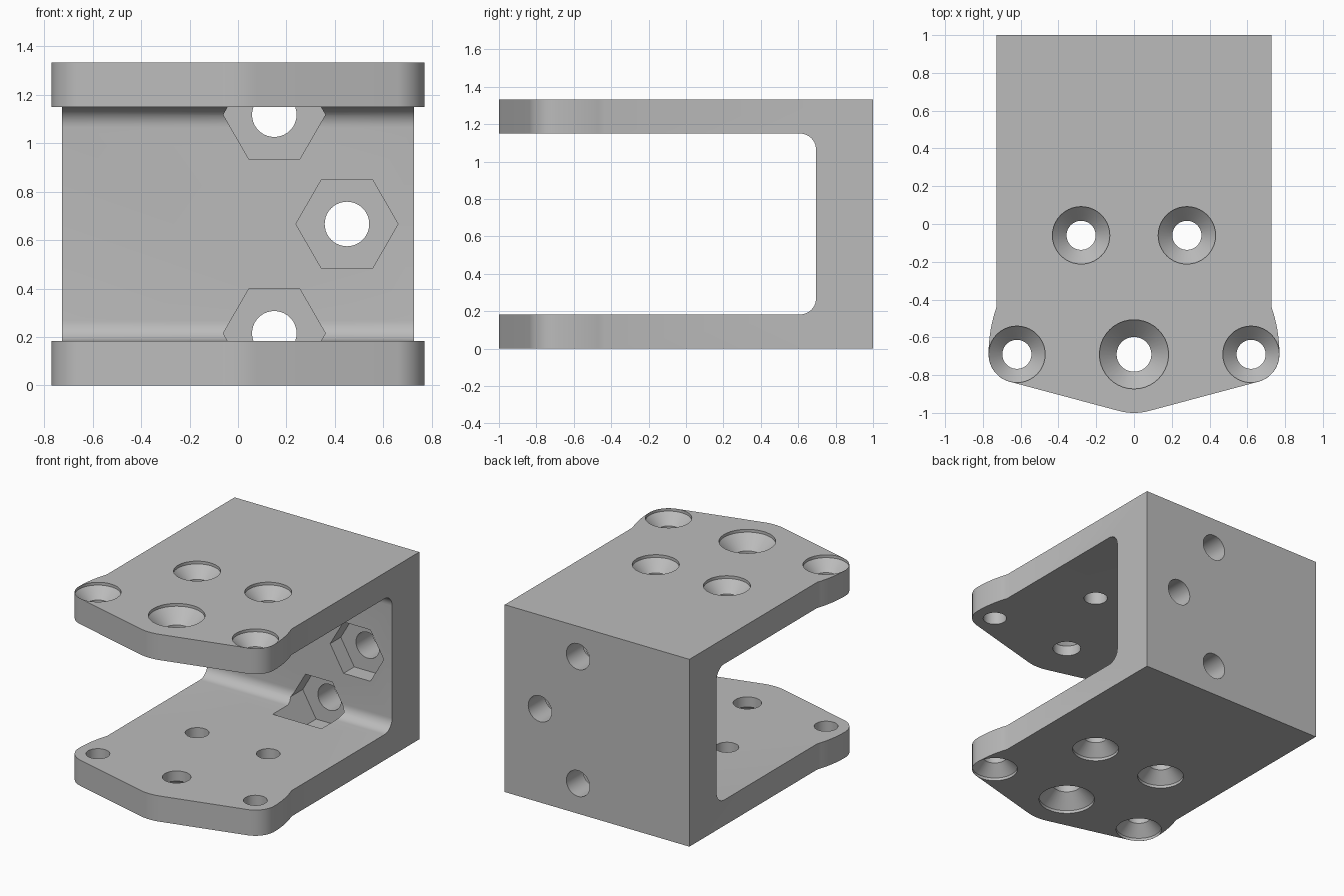
import bpy, bmesh, math
from mathutils import Matrix, Vector

if "Cube" in bpy.data.objects:
    bpy.data.objects.remove(bpy.data.objects["Cube"], do_unlink=True)

HEIGHT, PLATE, WALL_Y = 1.333, 0.183, 0.695
HALF_W, PIVOT_Y = 0.727, -0.69

grey = bpy.data.materials.new("plain grey")
grey.use_nodes = True
grey.diffuse_color = (0.5, 0.5, 0.5, 1)
grey.node_tree.nodes["Principled BSDF"].inputs["Base Color"].default_value = grey.diffuse_color


def arc(cx, cy, r, start, end, n):
    """Points on an arc, angles in degrees."""
    angles = [math.radians(start + (end - start) * i / n) for i in range(n + 1)]
    return [(cx + r * math.cos(a), cy + r * math.sin(a)) for a in angles]


def new_object(name, bm):
    bmesh.ops.recalc_face_normals(bm, faces=bm.faces)
    mesh = bpy.data.meshes.new(name)
    bm.to_mesh(mesh)
    bm.free()
    mesh.materials.append(grey)
    obj = bpy.data.objects.new(name, mesh)
    bpy.context.collection.objects.link(obj)
    return obj


def prism(name, points, shift):
    """Extrude a flat outline of 3D points along a vector."""
    bm = bmesh.new()
    face = bm.faces.new([bm.verts.new(p) for p in points])
    new = bmesh.ops.extrude_face_region(bm, geom=[face])["geom"]
    bmesh.ops.translate(bm, vec=Vector(shift),
                        verts=[v for v in new if isinstance(v, bmesh.types.BMVert)])
    return new_object(name, bm)


def turned(name, rings, sides, matrix):
    """Closed solid from (radius, height) rings around the local z axis."""
    bm = bmesh.new()
    loops = []
    for r, z in rings:
        loops.append([bm.verts.new(matrix @ Vector((x, y, z)))
                      for x, y in arc(0, 0, r, 0, 360, sides)[:-1]])
    for a, b in zip(loops, loops[1:]):
        for i in range(sides):
            j = (i + 1) % sides
            bm.faces.new((a[i], a[j], b[j], b[i]))
    bm.faces.new(loops[0])
    bm.faces.new(loops[-1])
    return new_object(name, bm)


def boolean(target, tool, operation):
    mod = target.modifiers.new(tool.name, "BOOLEAN")
    mod.operation, mod.solver, mod.object = operation, "EXACT", tool
    bpy.context.view_layer.objects.active = target
    bpy.ops.object.modifier_apply(modifier=mod.name)
    bpy.data.objects.remove(tool, do_unlink=True)


# U-shaped side profile with filleted inner corners
R = 0.085
top_z = HEIGHT - PLATE
inner = (arc(WALL_Y - R, PLATE + R, R, -90, 0, 10) + arc(WALL_Y - R, top_z - R, R, 0, 90, 10))
profile = [(-1.1, 0), (1, 0), (1, HEIGHT), (-1.1, HEIGHT), (-1.1, top_z)]
profile += inner[::-1] + [(-1.1, PLATE)]
bracket = prism("clevis_bracket", [(-1, y, z) for y, z in profile], (2, 0, 0))

# Plan outline: straight sides, flared ears, blunt pointed nose
tilt = math.degrees(math.asin(0.16 / 0.62))
flare = math.degrees(math.acos(HALF_W / 0.77))
half = [(HALF_W, 1.1)] + arc(0, PIVOT_Y, 0.77, flare, 0, 8)
half += arc(0.62, PIVOT_Y, 0.15, 0, tilt - 90, 14)[1:]
half += arc(0, PIVOT_Y, 0.31, tilt - 90, -90, 5)
outline = half + [(-x, y) for x, y in half[-2::-1]]
boolean(bracket, prism("plan", [(x, y, -0.1) for x, y in outline], (0, 0, 1.6)), "INTERSECT")

# Countersunk holes through both plates, mirrored top to bottom
bores = [(0, PIVOT_Y, 0.092, 0.183)]
for s in (-1, 1):
    bores += [(s * 0.28, -0.06, 0.077, 0.152), (s * 0.62, PIVOT_Y, 0.077, 0.1495)]
for x, y, r, rim in bores:
    rings = [(rim, -0.05), (rim, 0.02), (r, 0.02 + rim - r), (r, PLATE + 0.1)]
    low = Matrix.Translation((x, y, 0))
    high = Matrix.Translation((x, y, HEIGHT)) @ Matrix.Scale(-1, 4, (0, 0, 1))
    for place in (low, high):
        boolean(bracket, turned("countersink", rings, 40, place), "DIFFERENCE")

# Bolt holes through the back wall with hexagonal nut pockets
for x, z in ((0.15, 0.215), (0.15, HEIGHT - 0.215), (0.45, HEIGHT / 2)):
    place = Matrix.Translation((x, 0, z)) @ Matrix.Rotation(-math.pi / 2, 4, "X")
    boolean(bracket, turned("nut_pocket", [(0.211, 0.45), (0.211, 0.815)], 6, place), "DIFFERENCE")
    boolean(bracket, turned("bolt_hole", [(0.092, 0.6), (0.092, 1.1)], 40, place), "DIFFERENCE")

# Smooth round walls, keep machined edges crisp
bpy.ops.object.select_all(action="DESELECT")
bracket.select_set(True)
bpy.context.view_layer.objects.active = bracket
bpy.ops.object.shade_smooth_by_angle(angle=math.radians(20))
